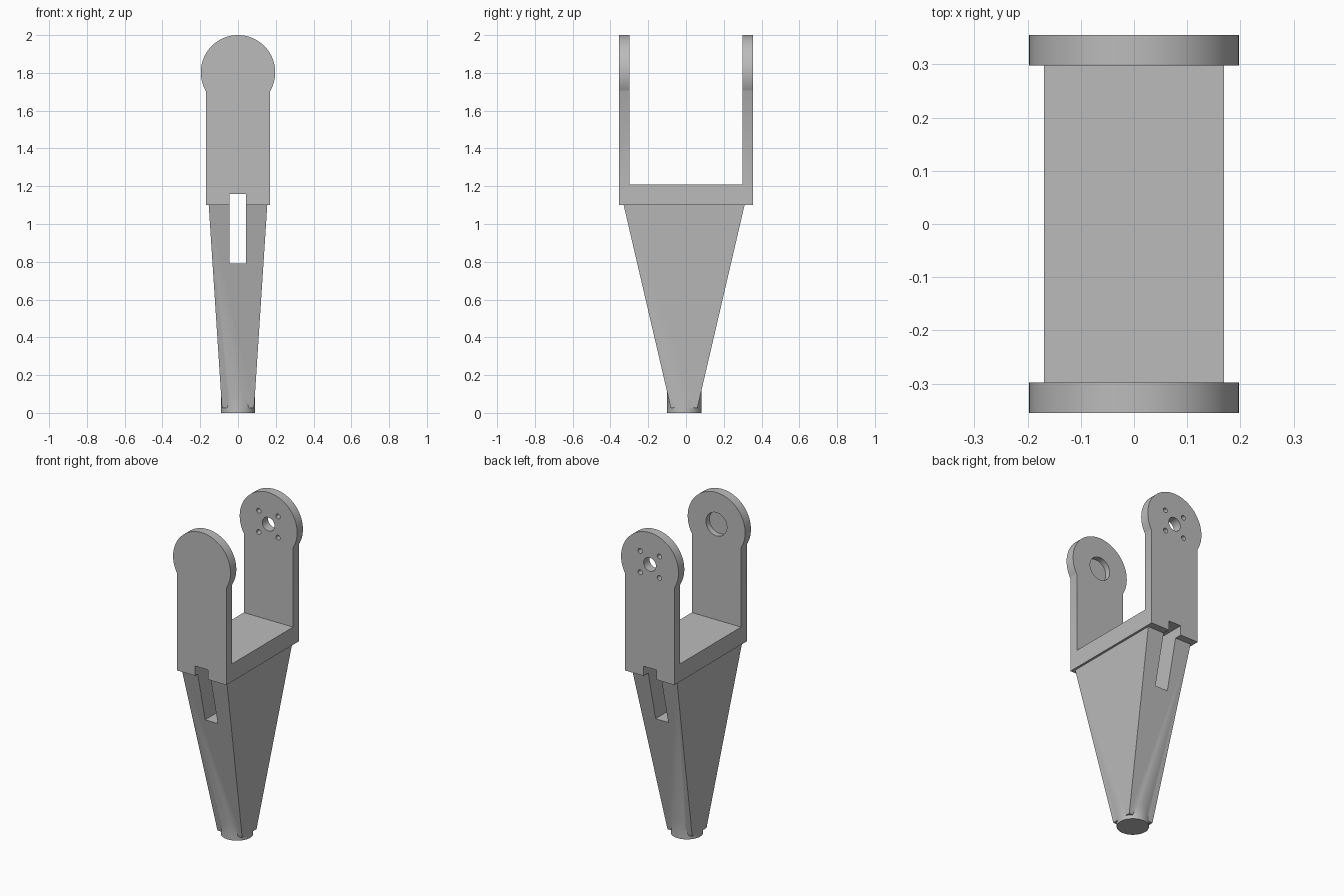
import bpy, bmesh, math
from mathutils import Matrix

if "Cube" in bpy.data.objects:
    bpy.data.objects.remove(bpy.data.objects["Cube"], do_unlink=True)

grey = bpy.data.materials.new("plain grey")
grey.use_nodes = True
grey.diffuse_color = (0.5, 0.5, 0.5, 1)
grey.node_tree.nodes["Principled BSDF"].inputs["Base Color"].default_value = grey.diffuse_color


def make(name, bm):
    bmesh.ops.recalc_face_normals(bm, faces=bm.faces)
    mesh = bpy.data.meshes.new(name)
    bm.to_mesh(mesh)
    bm.free()
    mesh.materials.append(grey)
    obj = bpy.data.objects.new(name, mesh)
    bpy.context.collection.objects.link(obj)
    return obj


def box(name, x0, x1, y0, y1, z0, z1):
    bm = bmesh.new()
    bmesh.ops.create_cube(bm, size=1, matrix=Matrix.Translation(
        ((x0 + x1) / 2, (y0 + y1) / 2, (z0 + z1) / 2)) @ Matrix.Diagonal((x1 - x0, y1 - y0, z1 - z0, 1)))
    return make(name, bm)


def cylinder(name, radius, depth, centre, along_y=False, segments=64):
    bm = bmesh.new()
    turn = Matrix.Rotation(math.pi / 2 if along_y else 0, 4, "X")
    bmesh.ops.create_cone(bm, cap_ends=True, segments=segments, radius1=radius, radius2=radius,
                          depth=depth, matrix=Matrix.Translation(centre) @ turn)
    return make(name, bm)


def boolean(obj, other, operation="DIFFERENCE"):
    mod = obj.modifiers.new("cut", "BOOLEAN")
    mod.operation, mod.object, mod.solver = operation, other, "EXACT"
    bpy.context.view_layer.objects.active = obj
    bpy.ops.object.modifier_apply(modifier=mod.name)
    bpy.data.objects.remove(other, do_unlink=True)


# Yoke: round-topped outline extruded front to back
HALF_W, HALF_D, R, EYE_Z = 0.169, 0.355, 0.197, 1.803
start = -math.acos(HALF_W / R)
sweep = math.pi - 2 * start
outline = [(-HALF_W, 1.1), (HALF_W, 1.1)]
for i in range(65):
    a = start + sweep * i / 64
    outline.append((R * math.cos(a), EYE_Z + R * math.sin(a)))
bm = bmesh.new()
face = bm.faces.new([bm.verts.new((x, -HALF_D, z)) for x, z in outline])
extruded = bmesh.ops.extrude_face_region(bm, geom=[face])["geom"]
bmesh.ops.translate(bm, vec=(0, 2 * HALF_D, 0), verts=[v for v in extruded if isinstance(v, bmesh.types.BMVert)])
yoke = make("yoke", bm)

# Gap between the arms, blind bearing seat in front, axle and screw holes behind
boolean(yoke, box("gap_cutter", -0.5, 0.5, -0.298, 0.298, 1.21, 2.5))
boolean(yoke, cylinder("seat_cutter", 0.072, 0.1, (0, -0.283, EYE_Z), True))
boolean(yoke, cylinder("axle_cutter", 0.042, 0.3, (0, 0.33, EYE_Z), True))
for sx in (-1, 1):
    for sz in (-1, 1):
        boolean(yoke, cylinder("screw_cutter", 0.015, 0.3, (sx * 0.066, 0.33, EYE_Z + sz * 0.066), True, 24))

# Tapered leg with a round foot
CY = -0.01
bm = bmesh.new()
bmesh.ops.create_cube(bm, size=2)
for v in bm.verts:
    hx, hy, z = (0.155, 0.32, 1.1) if v.co.z > 0 else (0.085, 0.07, 0.025)
    v.co = (v.co.x * hx, CY + v.co.y * hy, z)
leg = make("tapered_leg", bm)
boolean(leg, cylinder("foot", 0.091, 0.3, (0, CY, 0.15)), "UNION")

# Slot running front to back through leg and yoke base
for part in (leg, yoke):
    boolean(part, box("slot_cutter", -0.045, 0.042, -1, 1, 0.79, 1.16))
    bpy.ops.object.select_all(action="DESELECT")
    part.select_set(True)
    bpy.context.view_layer.objects.active = part
    bpy.ops.object.shade_smooth_by_angle(angle=math.radians(30))
